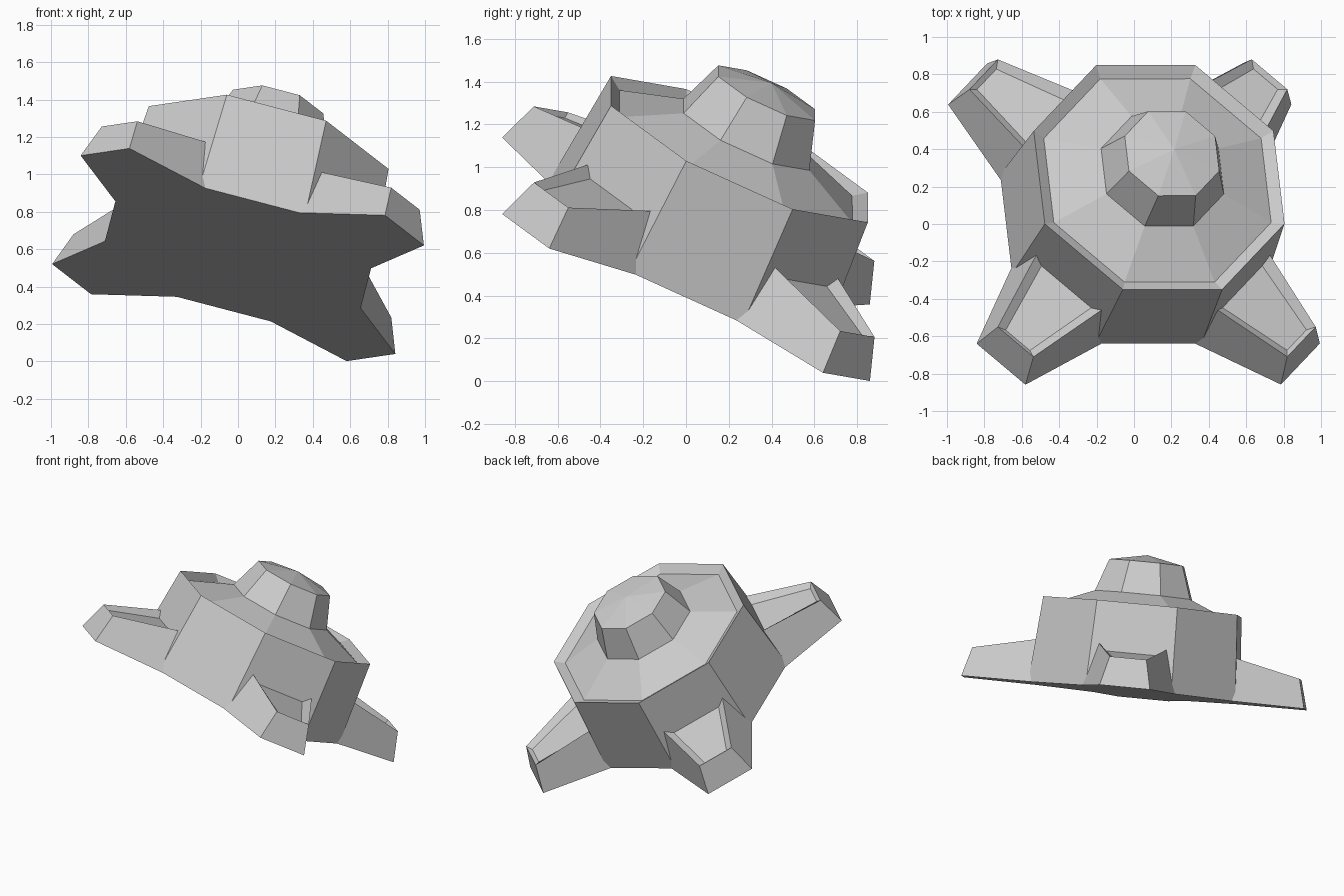
import bpy, bmesh, math
from mathutils import Matrix, Vector

if "Cube" in bpy.data.objects:
    bpy.data.objects.remove(bpy.data.objects["Cube"])

# Tilted frame shared by every part: local z is the body axis
axis_z = Vector((0.229, 0.425, 0.876)).normalized()
axis_x = Vector((0.966, 0.0, -0.254))
axis_x = (axis_x - axis_x.dot(axis_z) * axis_z).normalized()
axis_y = axis_z.cross(axis_x)
TILT = Matrix.Translation((0, 0, 0.57)) @ Matrix((axis_x, axis_y, axis_z)).transposed().to_4x4()


def loft(name, rings, matrix, tip=None):
    """Skin a stack of rings; close the start, and the end with a cap or a tip."""
    bm = bmesh.new()
    loops = [[bm.verts.new(p) for p in ring] for ring in rings]
    n = len(loops[0])
    for a, b in zip(loops, loops[1:]):
        for i in range(n):
            j = (i + 1) % n
            bm.faces.new((a[i], a[j], b[j], b[i]))
    bm.faces.new(loops[0][::-1])
    if tip is None:
        bm.faces.new(loops[-1])
    else:
        t = bm.verts.new((0, 0, tip))
        for i in range(n):
            bm.faces.new((loops[-1][i], loops[-1][(i + 1) % n], t))
    bmesh.ops.recalc_face_normals(bm, faces=bm.faces)
    mesh = bpy.data.meshes.new(name)
    bm.to_mesh(mesh)
    bm.free()
    ob = bpy.data.objects.new(name, mesh)
    ob.matrix_world = matrix
    bpy.context.collection.objects.link(ob)
    return ob


def octagon(r, z):
    return [(r * math.cos(math.radians(22.5 + 45 * i)),
             r * math.sin(math.radians(22.5 + 45 * i)), z) for i in range(8)]


def trapezoid(root, tip):
    """Each argument is (distance along leg, half width, height)."""
    (a, w, h), (b, v, k) = root, tip
    return [(a, -w, h), (b, -v, k), (b, v, k), (a, w, h)]


# Body: tapered wall, sunken rim, low conical deck
loft("body", [octagon(0.765, 0), octagon(0.717, 0.587), octagon(0.65, 0.548),
              octagon(0.345, 0.667)], TILT)

# Dome: flared band with a shallow faceted cap
loft("dome", [octagon(0.351, 0.665), octagon(0.27, 0.887)], TILT, tip=0.94)

# Four tapered legs with recessed tops
leg_rings = [
    trapezoid((0.62, 0.335, 0), (1.17, 0.1715, 0)),
    trapezoid((0.62, 0.245, 0.307), (1.117, 0.125, 0.2)),
    trapezoid((0.62, 0.19, 0.258), (1.09, 0.085, 0.18)),
]
for i, side in enumerate(("back_right", "back_left", "front_left", "front_right")):
    spin = Matrix.Rotation(math.radians(45 + 90 * i), 4, 'Z')
    loft("leg_" + side, leg_rings, TILT @ spin)
